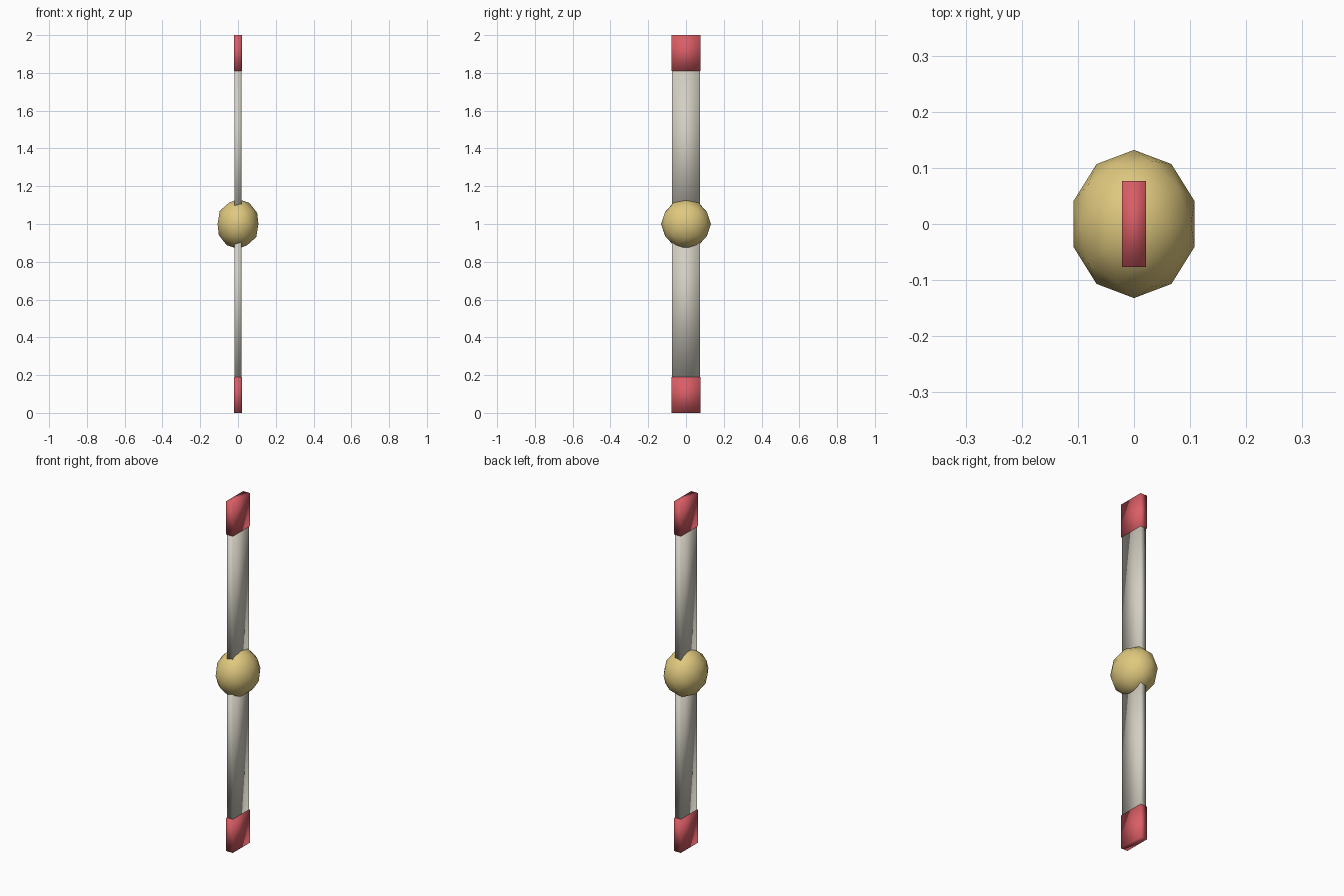
import bpy

cube = bpy.data.objects.get("Cube")
if cube:
    bpy.data.objects.remove(cube, do_unlink=True)


def material(name, rgb):
    mat = bpy.data.materials.new(name)
    mat.use_nodes = True
    colour = (*rgb, 1)
    mat.diffuse_color = colour
    mat.node_tree.nodes["Principled BSDF"].inputs["Base Color"].default_value = colour
    return mat


def finish(name, scale, mat):
    obj = bpy.context.object
    obj.name = obj.data.name = name
    obj.scale = scale
    bpy.ops.object.transform_apply(location=False, rotation=False, scale=True)
    obj.data.materials.append(mat)
    bpy.ops.object.shade_smooth()


def box(name, x, y, z_low, z_high, mat):
    bpy.ops.mesh.primitive_cube_add(size=1, location=(0, 0, (z_low + z_high) / 2))
    finish(name, (x, y, z_high - z_low), mat)


red = material("tip red", (0.70, 0.11, 0.13))
grey = material("blade pale grey", (0.65, 0.62, 0.54))
gold = material("hub gold", (0.74, 0.58, 0.21))

# Faceted central hub, slightly flattened from front to side
bpy.ops.mesh.primitive_ico_sphere_add(subdivisions=2, radius=0.132, location=(0, 0, 1))
finish("hub", (0.86, 1, 1), gold)

# Two flat blades meeting in the hub, with coloured tips
box("upper_blade", 0.037, 0.146, 1.0, 1.81, grey)
box("lower_blade", 0.037, 0.146, 0.19, 1.0, grey)
box("upper_tip", 0.042, 0.153, 1.81, 2.0, red)
box("lower_tip", 0.042, 0.153, 0.0, 0.19, red)
